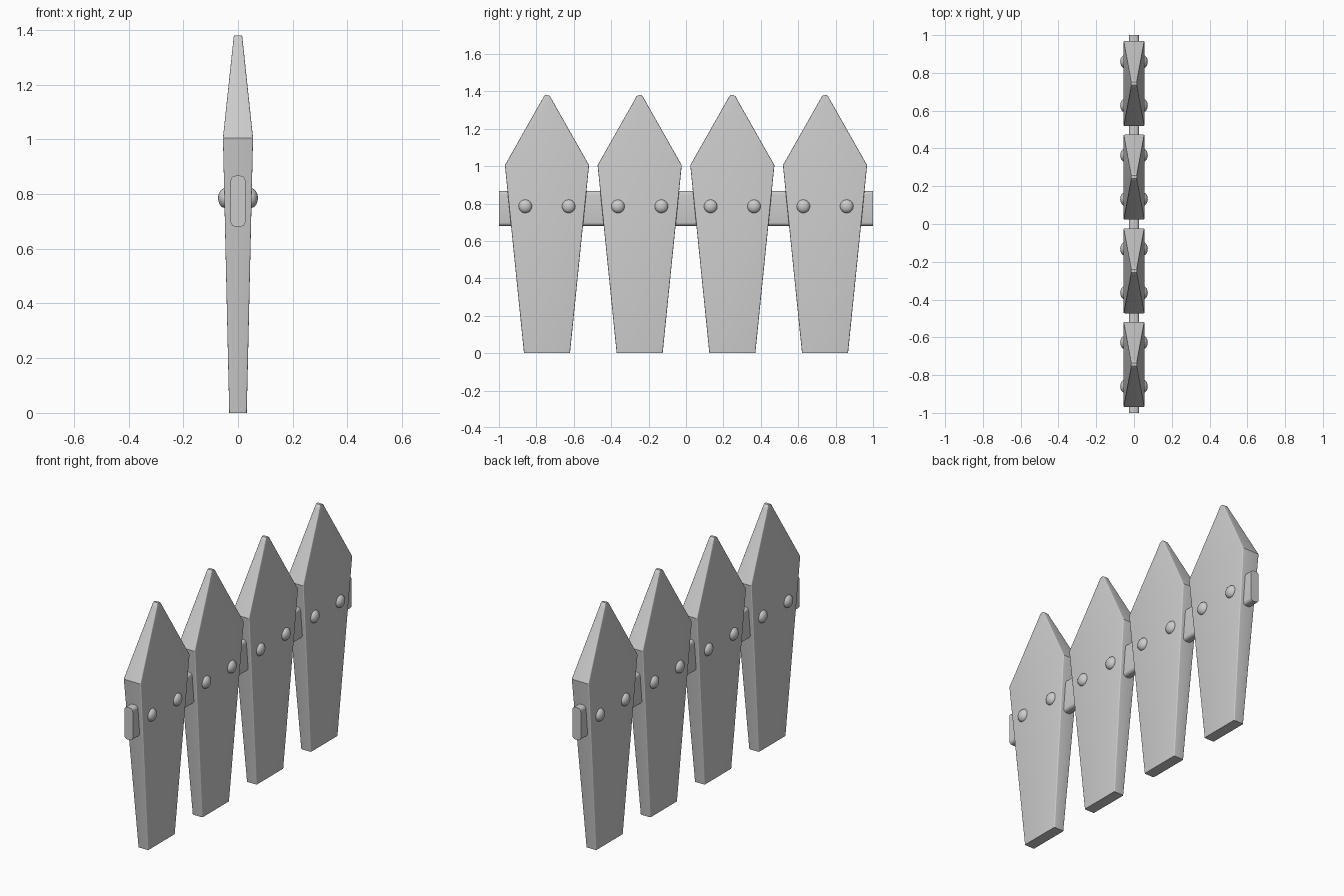
import bpy, bmesh
from math import sin, cos, pi, radians

if "Cube" in bpy.data.objects:
    bpy.data.objects.remove(bpy.data.objects["Cube"])


def rounded_rect(half_a, half_b, r, segs=4):
    """Outline of a rectangle with rounded corners, anticlockwise."""
    pts = []
    for i, (sa, sb) in enumerate(((1, 1), (-1, 1), (-1, -1), (1, -1))):
        for k in range(segs + 1):
            t = (i + k / segs) * pi / 2
            pts.append((sa * (half_a - r) + r * cos(t),
                        sb * (half_b - r) + r * sin(t)))
    return pts


def finish(bm, name):
    bmesh.ops.recalc_face_normals(bm, faces=bm.faces)
    mesh = bpy.data.meshes.new(name)
    bm.to_mesh(mesh)
    bm.free()
    ob = bpy.data.objects.new(name, mesh)
    bpy.context.collection.objects.link(ob)
    bpy.ops.object.select_all(action='DESELECT')
    ob.select_set(True)
    bpy.context.view_layer.objects.active = ob
    bpy.ops.object.shade_smooth_by_angle(angle=radians(30))
    return ob


def loft(rings, name):
    """Skin a stack of equal-sized point rings and cap both ends."""
    bm = bmesh.new()
    rows = [[bm.verts.new(p) for p in ring] for ring in rings]
    n = len(rows[0])
    for lo, hi in zip(rows, rows[1:]):
        for i in range(n):
            j = (i + 1) % n
            bm.faces.new((lo[i], lo[j], hi[j], hi[i]))
    bm.faces.new(rows[0])
    bm.faces.new(rows[-1])
    return finish(bm, name)


def make_rivet(x, y, z, name):
    bm = bmesh.new()
    bmesh.ops.create_uvsphere(bm, u_segments=24, v_segments=12, radius=0.036)
    bmesh.ops.scale(bm, vec=(0.72, 1, 1), verts=bm.verts)
    ob = finish(bm, name)
    ob.location = (x, y, z)


# Picket levels: height, half width, half thickness, corner radius
LEVELS = [(0, 0.123, 0.032, 0.005),
          (1.005, 0.225, 0.055, 0.005),
          (1.358, 0.025, 0.0175, 0.005),
          (1.372, 0.018, 0.016, 0.005),
          (1.380, 0.008, 0.015, 0.004)]

# Pickets with a pair of rivets on each face
for n in range(4):
    y0 = (n - 1.5) * 0.4955
    rings = [[(x, y, z) for x, y in rounded_rect(t, w, r)]
             for z, w, t, r in LEVELS]
    picket = loft(rings, f"picket_{n + 1}")
    picket.location.y = y0
    for side in (-1, 1):
        for dy in (-0.116, 0.116):
            make_rivet(side * 0.047, y0 + dy, 0.785, "rivet")

# Cross rail running through the pickets
section = rounded_rect(0.027, 0.093, 0.018)
loft([[(x, y, z + 0.774) for x, z in section] for y in (-1, 1)], "cross_rail")
